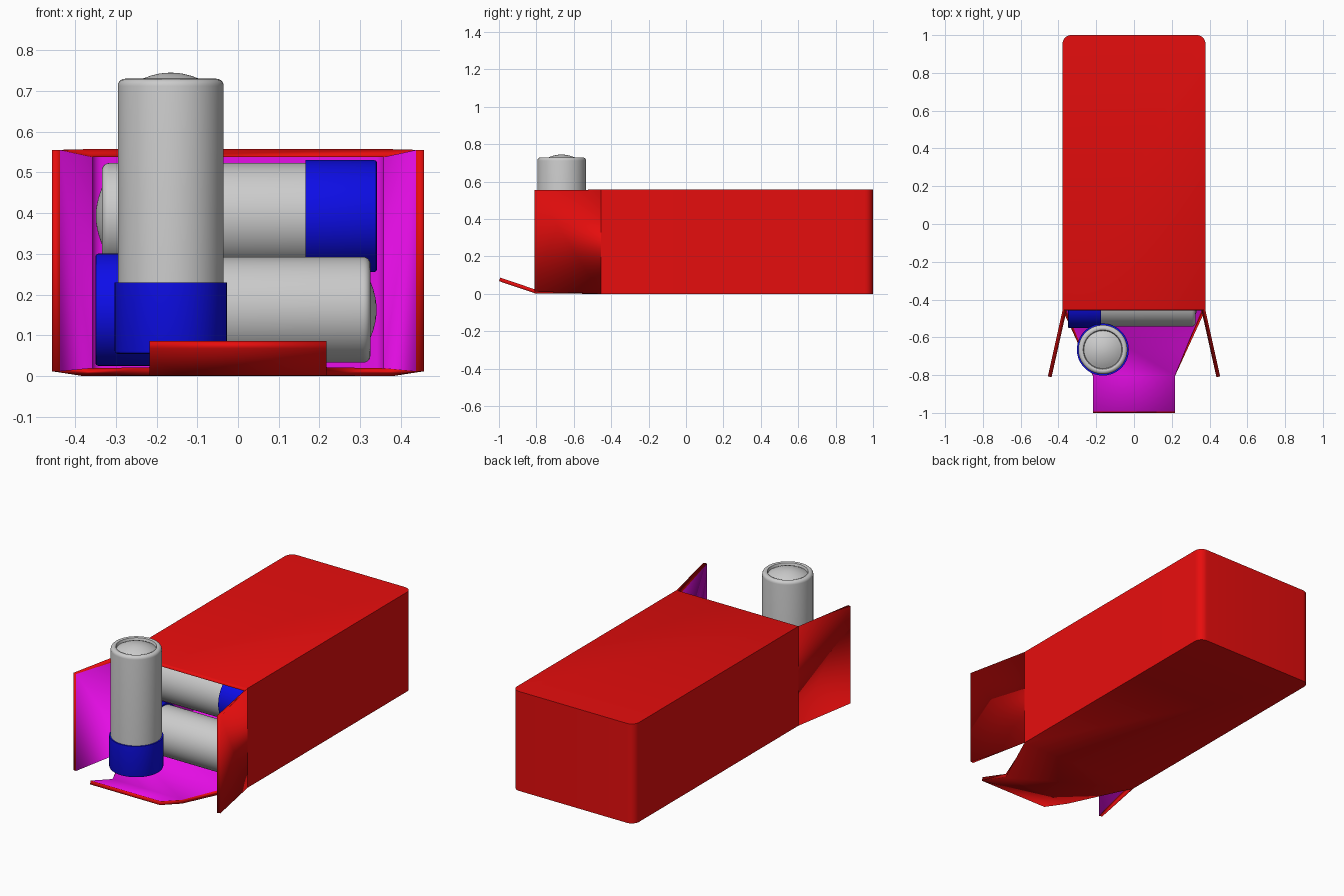
import bpy, bmesh
from math import sin, cos, pi, radians
from mathutils import Matrix, Vector

if "Cube" in bpy.data.objects:
    bpy.data.objects.remove(bpy.data.objects["Cube"])


def material(name, color):
    m = bpy.data.materials.new(name)
    m.diffuse_color = (*color, 1)
    m.use_nodes = True
    m.node_tree.nodes["Principled BSDF"].inputs["Base Color"].default_value = m.diffuse_color
    return m


red = material("red_card", (0.8, 0.004, 0.004))
magenta = material("magenta_lining", (0.8, 0.004, 0.8))
blue = material("blue_wrap", (0.004, 0.004, 0.8))


def finish(name, bm, mats, angle):
    bmesh.ops.recalc_face_normals(bm, faces=bm.faces)
    me = bpy.data.meshes.new(name)
    bm.to_mesh(me)
    bm.free()
    ob = bpy.data.objects.new(name, me)
    bpy.context.collection.objects.link(ob)
    for m in mats:
        me.materials.append(m)
    bpy.ops.object.select_all(action='DESELECT')
    ob.select_set(True)
    bpy.context.view_layer.objects.active = ob
    bpy.ops.object.shade_smooth_by_angle(angle=radians(angle))
    return ob


# open carton: one sheet for walls and flaps, thickened inward
W, FRONT, BACK, H, R, SEG = 0.378, -0.455, 1.0, 0.557, 0.045, 8
half = [(W, FRONT)] + [(W - R + R * cos(a), BACK - R + R * sin(a))
                       for a in (pi / 2 * i / SEG for i in range(SEG + 1))]
outline = half + [(-x, y) for x, y in reversed(half)]

bm = bmesh.new()
low = [bm.verts.new((x, y, 0)) for x, y in outline]
high = [bm.verts.new((x, y, H)) for x, y in outline]
for i in range(len(outline) - 1):
    bm.faces.new((low[i], low[i + 1], high[i + 1], high[i]))
bm.faces.new(high)
bm.faces.new(low[::-1])

# side flaps
for i, s in ((0, 1), (-1, -1)):
    a = bm.verts.new((s * 0.456, -0.807, 0.012))
    b = bm.verts.new((s * 0.456, -0.807, H - 0.002))
    bm.faces.new((low[i], high[i], b, a))

# bottom flap with raised tongue
prev = (low[-1], low[0])
for y, z in ((-0.805, 0.002), (-1.0, 0.068)):
    row = [bm.verts.new((s * 0.217, y, z)) for s in (-1, 1)]
    bm.faces.new((prev[0], prev[1], row[1], row[0]))
    prev = row

# make sure the sheet faces outward before thickening
bmesh.ops.recalc_face_normals(bm, faces=bm.faces)
bm.normal_update()
carton = finish("carton", bm, [red, magenta], 12)
if max(carton.data.polygons, key=lambda p: p.center.z).normal.z < 0:
    carton.data.flip_normals()
mod = carton.modifiers.new("card_thickness", 'SOLIDIFY')
mod.thickness = 0.02
mod.offset = -1
mod.use_even_offset = True
mod.use_quality_normals = True
mod.material_offset = 1
mod.material_offset_rim = 0


def lathe(name, profile, mats, matrix, steps=64):
    bm = bmesh.new()
    vs = [bm.verts.new((r, 0, h)) for r, h in profile]
    es = [bm.edges.new(p) for p in zip(vs, vs[1:])]
    bmesh.ops.spin(bm, geom=vs + es, cent=(0, 0, 0), axis=(0, 0, 1),
                   angle=2 * pi, steps=steps)
    bmesh.ops.remove_doubles(bm, verts=bm.verts, dist=1e-5)
    bm.transform(matrix)
    return finish(name, bm, mats, 35)


# cell profile: rounded shoulder, raised rim, recessed dome
shoulder = [(0.112 + 0.018 * cos(a), 0.657 + 0.018 * sin(a))
            for a in (pi / 2 * i / 5 for i in range(6))]
dome = [(r, 0.69 - 3.1 * r * r) for r in (0.1, 0.085, 0.07, 0.05, 0.03, 0.015, 0)]
body = [(0, 0.01), (0.13, 0.01)] + shoulder + [(0.104, 0.672)] + dome
sleeve = [(0, 0), (0.131, 0), (0.1355, 0.002), (0.1375, 0.007),
          (0.1375, 0.175), (0.13, 0.175)]


def cell(name, base, axis):
    rot = Vector((0, 0, 1)).rotation_difference(Vector(axis)).to_matrix().to_4x4()
    m = Matrix.Translation(base) @ rot
    lathe(name + "_body", body, [], m)
    lathe(name + "_sleeve", sleeve, [blue], m)


cell("standing_cell", (-0.165, -0.665, 0.055), (0, 0, 1))
cell("upper_cell", (0.341, -0.275, 0.393), (-1, 0, 0))
cell("lower_cell", (-0.35, -0.413, 0.163), (1, 0, 0))
